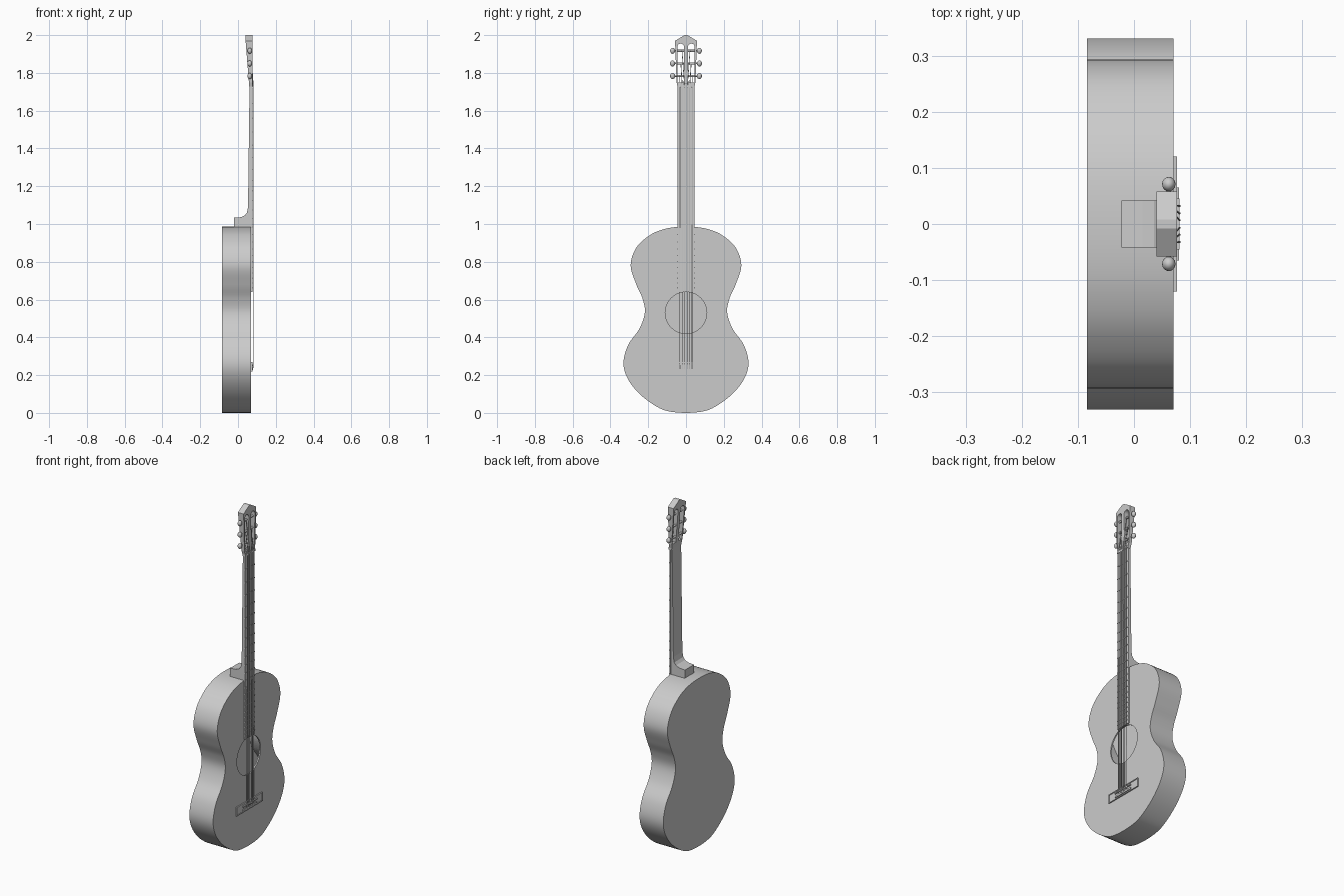
import bpy, bmesh, math
from mathutils import Vector

if "Cube" in bpy.data.objects:
    bpy.data.objects.remove(bpy.data.objects["Cube"])


def finish(name, bm, smooth=False):
    bmesh.ops.recalc_face_normals(bm, faces=bm.faces)
    mesh = bpy.data.meshes.new(name)
    bm.to_mesh(mesh)
    bm.free()
    ob = bpy.data.objects.new(name, mesh)
    bpy.context.collection.objects.link(ob)
    bpy.ops.object.select_all(action='DESELECT')
    ob.select_set(True)
    bpy.context.view_layer.objects.active = ob
    if smooth:
        bpy.ops.object.shade_smooth_by_angle(angle=math.radians(35))
    return ob


def prism(name, pts, a0, a1, place=lambda a, u, v: (a, u, v), smooth=False):
    """Extrude a 2D profile between a0 and a1."""
    bm = bmesh.new()
    rings = [[bm.verts.new(place(a, u, v)) for u, v in pts] for a in (a0, a1)]
    n = len(pts)
    for r in rings:
        bm.faces.new(r)
    for i in range(n):
        j = (i + 1) % n
        bm.faces.new((rings[0][i], rings[0][j], rings[1][j], rings[1][i]))
    return finish(name, bm, smooth)


def box(name, x, y, z):
    return prism(name, [(y[0], z[0]), (y[1], z[0]), (y[1], z[1]), (y[0], z[1])], *x)


def rod(name, p, q, r, sides=8):
    p, q = Vector(p), Vector(q)
    d = q - p
    bm = bmesh.new()
    bmesh.ops.create_cone(bm, cap_ends=True, segments=sides, radius1=r, radius2=r, depth=d.length)
    bmesh.ops.transform(bm, matrix=d.to_track_quat('Z', 'Y').to_matrix().to_4x4(), verts=bm.verts)
    bmesh.ops.translate(bm, vec=(p + q) / 2, verts=bm.verts)
    return finish(name, bm, True)


def cut(ob, cutter):
    bpy.context.view_layer.objects.active = ob
    mod = ob.modifiers.new("cut", 'BOOLEAN')
    mod.operation, mod.solver, mod.object = 'DIFFERENCE', 'EXACT', cutter
    bpy.ops.object.modifier_apply(modifier=mod.name)
    bpy.data.objects.remove(cutter)


def spline(pts, steps=6):
    """Smooth Catmull-Rom line through a mirrored half outline, closed."""
    pts = pts + [(-y, z) for y, z in reversed(pts)]
    out, n = [], len(pts)
    for i in range(n):
        a, b, c, d = (Vector(pts[(i + k) % n]) for k in (-1, 0, 1, 2))
        for s in range(steps):
            t = s / steps
            p = 0.5 * (2 * b + (c - a) * t + (2 * a - 5 * b + 4 * c - d) * t * t
                       + (3 * b - a - 3 * c + d) * t ** 3)
            out.append((p.x, p.y))
    return out


def ellipse(cy, cz, ry, rz, n):
    return [(cy + ry * math.cos(2 * math.pi * i / n), cz + rz * math.sin(2 * math.pi * i / n))
            for i in range(n)]


# Hollow body with sound hole
outline = spline([(.055, .003), (.14, .025), (.24, .095), (.308, .18), (.331, .265), (.306, .36),
                  (.247, .445), (.218, .53), (.230, .605), (.263, .68), (.293, .78), (.265, .872),
                  (.20, .935), (.13, .969), (.05, .984)])
body = prism("body", outline, -.084, .07, smooth=True)
inner = [(y * .97, .49 + (z - .49) * .98) for y, z in outline]
cut(body, prism("cavity_cutter", inner, -.076, .062))
cut(body, prism("hole_cutter", ellipse(0, .53, .11, .11, 48), .0, .1))
bpy.ops.object.shade_smooth_by_angle(angle=math.radians(35))

# Neck with heel
prism("neck", [(.07, .983), (-.022, .983), (-.022, 1.033), (.015, 1.036), (.036, 1.045),
               (.047, 1.06), (.053, 1.09), (.061, 1.73), (.07, 1.73)], -.042, .042,
      lambda a, u, v: (u, a, v))

# Fretboard, nut and frets
box("fretboard", (.0695, .077), (-.045, .045), (.64, 1.72))
box("nut", (.062, .081), (-.045, .045), (1.716, 1.728))
SADDLE, SCALE = .25, 1.47
for n in range(1, 23):
    z = SADDLE + SCALE * 2 ** (-n / 12)
    box("fret", (.076, .0792), (-.045, .045), (z - .003, z + .003))

# Slotted headstock, thicker toward the tip
half = [(.044, 1.722), (.05, 1.75), (.058, 1.97), (.008, 2.0)]
head = prism("headstock", half + [(-y, z) for y, z in reversed(half)], 0, 1,
             lambda a, u, v: (.077 if a else .06 - .02 * min(1, (v - 1.722) / .24), u, v))
for s in (-1, 1):
    arch = [(s * .028 + .018 * math.cos(t * math.pi / 10), 1.937 + .018 * math.sin(t * math.pi / 10))
            for t in range(11)]
    cut(head, prism("slot_cutter", arch + [(s * .028 - .016, 1.75), (s * .028 + .016, 1.75)], 0, .12))

# Tuners: rollers across the slots, shafts and oval knobs
POSTS = (1.783, 1.85, 1.917)
for s in (-1, 1):
    for z in POSTS:
        rod("roller", (.062, s * .008, z), (.062, s * .05, z), .006, 12)
        rod("tuner_shaft", (.062, s * .045, z), (.062, s * .068, z), .004)
        bm = bmesh.new()
        bmesh.ops.create_uvsphere(bm, u_segments=16, v_segments=10, radius=1)
        bmesh.ops.scale(bm, vec=(.012, .013, .016), verts=bm.verts)
        bmesh.ops.translate(bm, vec=(.062, s * .071, z), verts=bm.verts)
        finish("tuner_knob", bm, True)

# Bridge: base, raised rim, saddle and tie block
box("bridge", (.069, .074), (-.12, .12), (.218, .27))
for z in (.218, .265):
    box("bridge_rim", (.069, .077), (-.12, .12), (z, z + .005))
for y in (-.12, .115):
    box("bridge_rim_end", (.069, .077), (y, y + .005), (.218, .27))
box("saddle", (.073, .0805), (-.065, .065), (.249, .256))
box("tie_block", (.073, .079), (-.065, .065), (.226, .236))

# Strings, from the tie block over the saddle and nut to the rollers
for s in (-1, 1):
    for y, post in zip((.032, .019, .0065), POSTS):
        at_nut = (.0815, s * y, 1.722)
        rod("string_tail", (.078, s * y, .232), (.081, s * y, .253), .0018, 6)
        rod("string", (.081, s * y, .253), at_nut, .0018, 6)
        rod("string_end", at_nut, (.068, s * (.018 + y * .5), post), .0018, 6)
